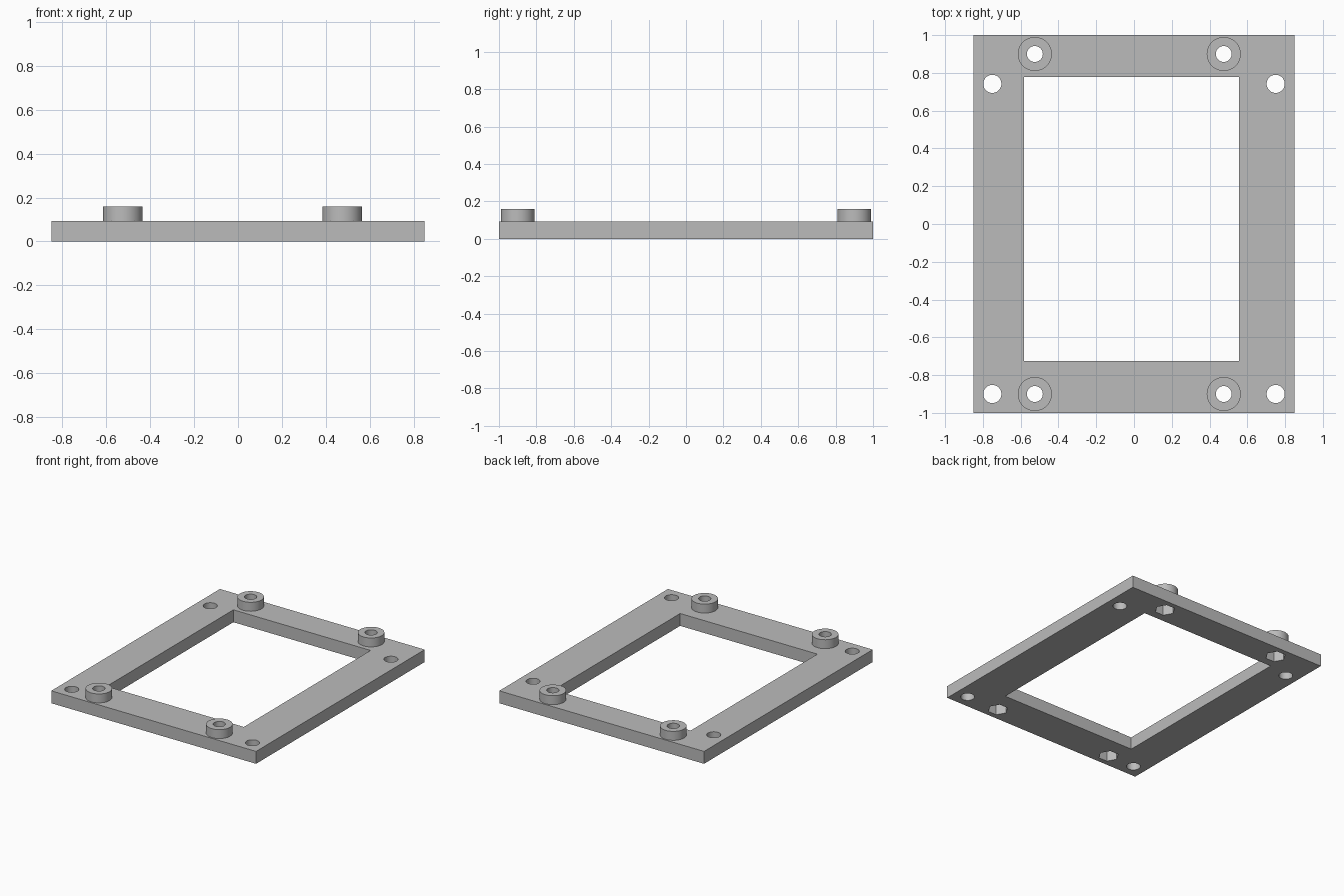
import bpy, bmesh, math
from mathutils import Matrix

cube = bpy.data.objects.get("Cube")
if cube:
    bpy.data.objects.remove(cube, do_unlink=True)

PLATE_TOP, BOSS_TOP, POCKET_TOP = 0.093, 0.16, 0.08
BOSS_R, BORE_R, CORNER_R, NUT_R = 0.09, 0.042, 0.048, 0.071

grey = bpy.data.materials.new("plain grey")
grey.use_nodes = True
colour = (0.5, 0.5, 0.5, 1)
grey.diffuse_color = colour
grey.node_tree.nodes["Principled BSDF"].inputs["Base Color"].default_value = colour


def make_object(name, bm):
    bmesh.ops.recalc_face_normals(bm, faces=bm.faces)
    mesh = bpy.data.meshes.new(name)
    bm.to_mesh(mesh)
    bm.free()
    mesh.materials.append(grey)
    obj = bpy.data.objects.new(name, mesh)
    bpy.context.collection.objects.link(obj)
    return obj


def box(name, x0, x1, y0, y1, z0, z1):
    bm = bmesh.new()
    place = Matrix.Translation(((x0 + x1) / 2, (y0 + y1) / 2, (z0 + z1) / 2))
    size = Matrix.Diagonal((x1 - x0, y1 - y0, z1 - z0, 1))
    bmesh.ops.create_cube(bm, size=1, matrix=place @ size)
    return make_object(name, bm)


def prism(name, x, y, radius, z0, z1, sides=48):
    bm = bmesh.new()
    bmesh.ops.create_cone(bm, cap_ends=True, segments=sides, radius1=radius, radius2=radius,
                          depth=z1 - z0, matrix=Matrix.Translation((x, y, (z0 + z1) / 2)))
    # Turn six-sided pockets so that two corners lie along x
    if sides == 6:
        bmesh.ops.rotate(bm, verts=bm.verts, cent=(x, y, 0),
                         matrix=Matrix.Rotation(math.radians(90), 3, "Z"))
    return make_object(name, bm)


def select_only(obj):
    bpy.ops.object.select_all(action="DESELECT")
    obj.select_set(True)
    bpy.context.view_layer.objects.active = obj


def cut(target, cutter):
    cutter.hide_render = True
    mod = target.modifiers.new("cut", "BOOLEAN")
    mod.operation = "DIFFERENCE"
    mod.solver = "EXACT"
    mod.object = cutter
    select_only(target)
    bpy.ops.object.modifier_apply(modifier=mod.name)
    bpy.data.objects.remove(cutter, do_unlink=True)


def smooth(obj):
    select_only(obj)
    bpy.ops.object.shade_smooth_by_angle(angle=math.radians(30))


# Flat rectangular frame with its slightly offset window
frame = box("frame_plate", -0.85, 0.85, -1, 1, 0, PLATE_TOP)
cut(frame, box("window_cutter", -0.583, 0.556, -0.725, 0.778, -0.1, 0.2))

# Plain through holes near the corners
for x in (-0.75, 0.75):
    for y in (-0.9, 0.742):
        cut(frame, prism("corner_hole_cutter", x, y, CORNER_R, -0.1, 0.2))


# Tubular boss, open underneath where it meets the plate
def boss(name, x, y):
    bm = bmesh.new()
    profile = [(BORE_R, PLATE_TOP), (BORE_R, BOSS_TOP), (BOSS_R, BOSS_TOP), (BOSS_R, PLATE_TOP)]
    verts = [bm.verts.new((x + r, y, z)) for r, z in profile]
    edges = [bm.edges.new(pair) for pair in zip(verts, verts[1:])]
    bmesh.ops.spin(bm, geom=verts + edges, cent=(x, y, 0), axis=(0, 0, 1),
                   angle=math.tau, steps=48, use_merge=True)
    smooth(make_object(name, bm))


# Bosses with a bore through the plate and a six-sided nut pocket below
for side, x in (("right", -0.525), ("left", 0.475)):
    for end, y in (("front", -0.9), ("back", 0.9)):
        boss(f"{end}_{side}_boss", x, y)
        cut(frame, prism("bore_cutter", x, y, BORE_R, -0.1, 0.2))
        cut(frame, prism("nut_pocket_cutter", x, y, NUT_R, -0.1, POCKET_TOP, 6))

smooth(frame)
